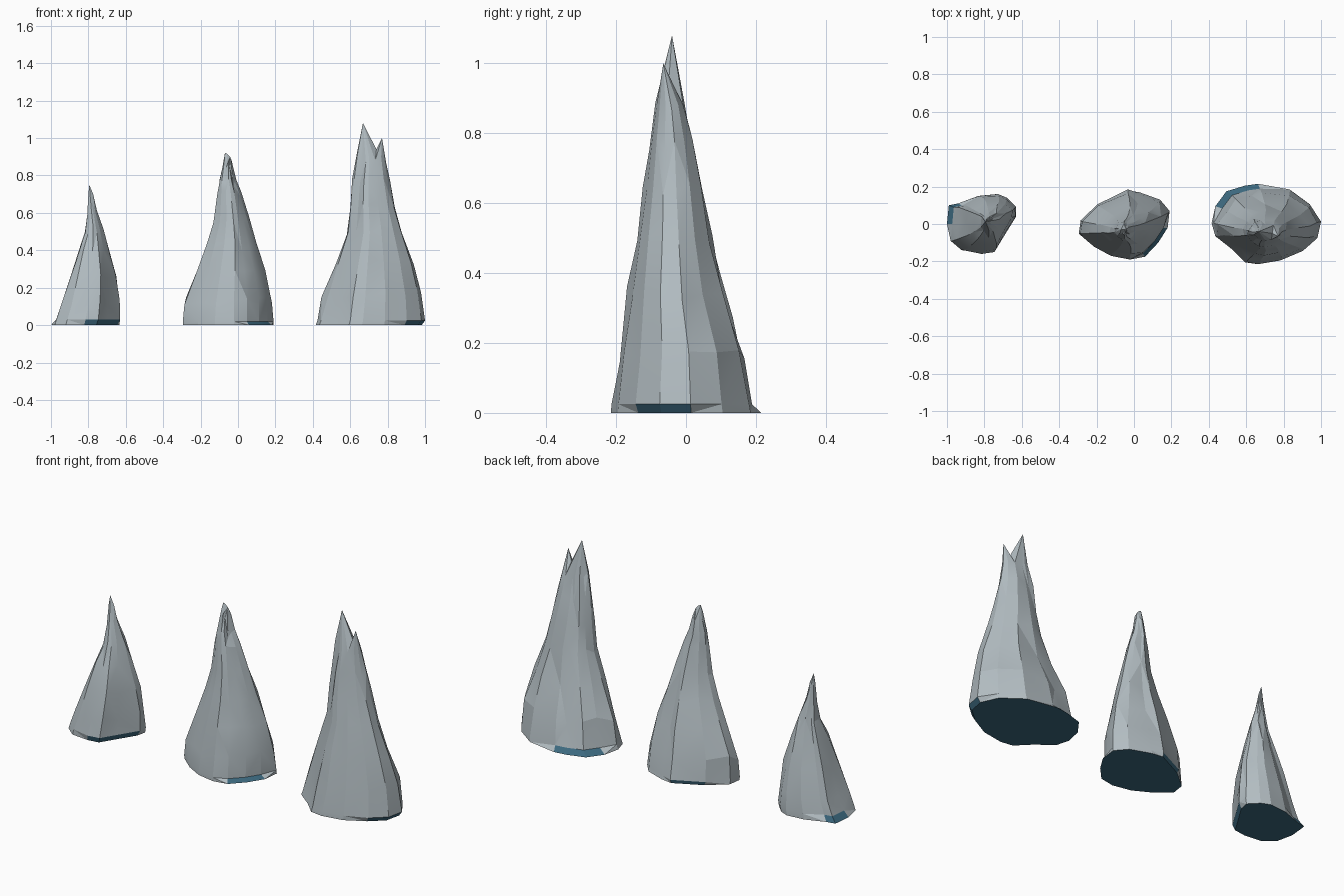
import bpy, bmesh, random

if "Cube" in bpy.data.objects:
    bpy.data.objects.remove(bpy.data.objects["Cube"])

random.seed(7)


def material(name, rgb):
    m = bpy.data.materials.new(name)
    m.diffuse_color = (*rgb, 1)
    m.use_nodes = True
    m.node_tree.nodes["Principled BSDF"].inputs["Base Color"].default_value = m.diffuse_color
    return m


STONE = material("pale_stone", (0.45, 0.51, 0.54))
BASE = material("deep_blue", (0.045, 0.14, 0.21))


def spike(name, outline, levels, peaks, ledge=(), under=()):
    """Loft a base outline through (z, x0, x1, y0, y1) levels up to one peak,
    or to peak / notch / peak. Ledge corners show the blue base from above,
    under corners show it as a chipped, undercut foot."""
    bm = bmesh.new()
    n = len(outline)
    xs, ys = zip(*outline)
    ox, oy, w, d = min(xs), min(ys), max(xs) - min(xs), max(ys) - min(ys)
    rings = []
    for k, (z, x0, x1, y0, y1) in enumerate(levels):
        cx, cy = (x0 + x1) / 2, (y0 + y1) / 2
        ring = []
        for i, (px, py) in enumerate(outline):
            x = x0 + (px - ox) / w * (x1 - x0)
            y = y0 + (py - oy) / d * (y1 - y0)
            s, dz = 1.0, 0.0
            if k > 0 and i in ledge:
                s = 0.9
            if k == 0 and i in under:
                s = 0.94
            if k > 1:                       # uneven chiselled facets
                s *= random.uniform(0.95, 1.03)
                dz = random.uniform(-0.022, 0.022)
            ring.append(bm.verts.new((cx + (x - cx) * s, cy + (y - cy) * s, z + dz)))
        rings.append(ring)

    # foot
    bm.faces.new(rings[0]).material_index = 1
    # sides, split into alternating triangles
    for k in range(len(rings) - 1):
        a, b = rings[k], rings[k + 1]
        for i in range(n):
            j = (i + 1) % n
            if (i + k) % 2:
                tris = [(a[i], a[j], b[j]), (a[i], b[j], b[i])]
            else:
                tris = [(a[i], a[j], b[i]), (a[j], b[j], b[i])]
            blue = k == 0 and any(i in c and j in c for c in (ledge, under))
            for t in tris:
                bm.faces.new(t).material_index = int(blue)
    # tips
    tips = [bm.verts.new(p) for p in peaks]
    top = rings[-1]
    split = peaks[len(peaks) // 2][0]

    def tip_for(v):
        return tips[0] if v.co.x < split else tips[-1]

    for i in range(n):
        v, u = top[i], top[(i + 1) % n]
        bm.faces.new((v, u, tip_for(v)))
        if tip_for(v) != tip_for(u):
            bm.faces.new((u, tip_for(v), tips[1]))
            bm.faces.new((u, tips[1], tip_for(u)))

    bmesh.ops.recalc_face_normals(bm, faces=bm.faces)
    me = bpy.data.meshes.new(name)
    bm.to_mesh(me)
    bm.free()
    me.materials.append(STONE)
    me.materials.append(BASE)
    ob = bpy.data.objects.new(name, me)
    bpy.context.collection.objects.link(ob)
    bpy.context.view_layer.objects.active = ob
    ob.select_set(True)
    bpy.ops.object.shade_smooth_by_angle(angle=0.2)
    ob.select_set(False)


# small spike
spike("small_spike",
      [(-.99, .10), (-.94, .11), (-.83, .15), (-.73, .16), (-.68, .14), (-.63, .09), (-.63, .04),
       (-.70, -.07), (-.75, -.15), (-.82, -.16), (-.92, -.14), (-.98, -.09), (-1, 0)],
      [(0, -1, -.635, -.16, .16), (.03, -.99, -.63, -.16, .16), (.12, -.96, -.63, -.145, .155),
       (.26, -.91, -.65, -.115, .125), (.38, -.865, -.685, -.08, .095), (.5, -.825, -.72, -.04, .065),
       (.6, -.81, -.755, -.015, .04), (.68, -.802, -.775, 0, .025)],
      [(-.795, .012, .75)], ledge=(12, 0, 1), under=(6, 7, 8, 9))

# medium spike with a blunt tip
spike("medium_spike",
      [(-.29, -.05), (-.28, .02), (-.19, .11), (-.03, .19), (.03, .17), (.14, .13), (.19, .07),
       (.18, -.02), (.13, -.10), (.06, -.175), (-.02, -.19), (-.12, -.17), (-.21, -.12)],
      [(0, -.295, .19, -.19, .19), (.02, -.295, .19, -.19, .185), (.13, -.288, .187, -.18, .17),
       (.28, -.225, .145, -.155, .13), (.42, -.17, .105, -.13, .095), (.56, -.13, .06, -.11, .06),
       (.7, -.11, .018, -.09, .03), (.76, -.1, -.01, -.078, .018), (.86, -.082, -.03, -.055, 0)],
      [(-.07, -.03, .92), (-.057, -.03, .915), (-.042, -.028, .9)], ledge=(7, 8, 9), under=(2, 3))

# large spike with twin peaks
spike("large_spike",
      [(.41, .01), (.43, .10), (.49, .18), (.59, .21), (.66, .22), (.83, .19), (.94, .11), (1, .02),
       (.98, -.07), (.90, -.14), (.78, -.19), (.66, -.21), (.59, -.20), (.52, -.13), (.43, -.06)],
      [(0, .415, 1, -.215, .215), (.025, .425, 1, -.213, .21), (.16, .45, .99, -.195, .185),
       (.34, .52, .935, -.168, .125), (.5, .575, .88, -.142, .085), (.64, .595, .84, -.122, .055),
       (.77, .612, .812, -.105, .03), (.89, .635, .792, -.088, 0)],
      [(.668, -.04, 1.08), (.74, -.05, .94), (.77, -.065, 1.0)], ledge=(1, 2, 3, 4), under=(7, 8, 9))
